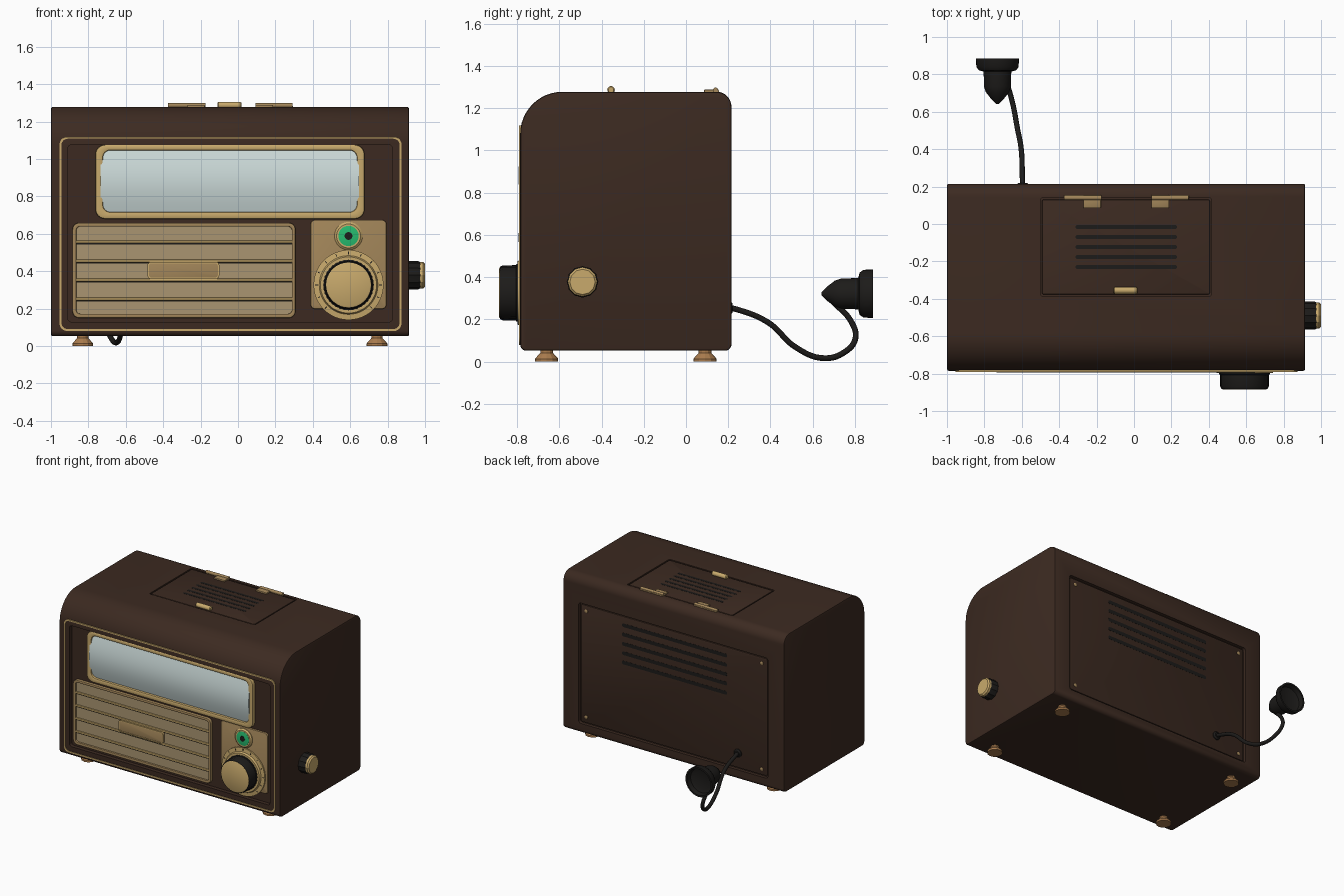
import bpy, bmesh
from math import sin, cos, pi, radians

cube = bpy.data.objects.get("Cube")
if cube:
    bpy.data.objects.remove(cube, do_unlink=True)


def material(name, rgb, rough=0.5):
    m = bpy.data.materials.new(name)
    m.use_nodes = True
    m.diffuse_color = (*rgb, 1)
    node = m.node_tree.nodes["Principled BSDF"]
    node.inputs["Base Color"].default_value = (*rgb, 1)
    node.inputs["Roughness"].default_value = rough
    return m


WOOD = material("dark_wood", (.045, .023, .015))
BRASS = material("brass", (.58, .4, .15), .35)
BRONZE = material("bronze", (.36, .235, .1), .4)
CLOTH = material("grille_cloth", (.4, .3, .165), .8)
GLASS = material("dial_glass", (.6, .7, .69), .2)
GREEN = material("green_eye", (.02, .5, .16), .3)
BLACK = material("black_rubber", (.012, .011, .01))
COPPER = material("copper", (.4, .2, .075), .4)

# Each placement maps a 2D outline plus a depth into space
def front(u, v, d): return (u, d, v)
def top(u, v, d): return (u, v, d)
def side(u, v, d): return (d, u, v)


def rrect(u0, u1, v0, v1, r=0.0, n=6):
    """Rounded rectangle; r is one radius or four, starting at max u, max v."""
    radii = r if isinstance(r, tuple) else (r,) * 4
    corners = ((u1, v1, -1, -1), (u0, v1, 1, -1), (u0, v0, 1, 1), (u1, v0, -1, 1))
    pts = []
    for i, (u, v, su, sv) in enumerate(corners):
        q = radii[i]
        for k in range(n + 1 if q else 1):
            a = pi / 2 * (i + k / n)
            pts.append((u + su * q + q * cos(a), v + sv * q + q * sin(a)))
    return pts


def circle(u, v, r, n=48, flute=0.0):
    return [(u + (r - flute * (i % 2)) * cos(2 * pi * i / n),
             v + (r - flute * (i % 2)) * sin(2 * pi * i / n)) for i in range(n)]


def activate(ob):
    bpy.ops.object.select_all(action='DESELECT')
    ob.select_set(True)
    bpy.context.view_layer.objects.active = ob


def loft(name, loops, place, mat, ring=False, bevel=0.0, angle=35):
    """Skin a series of (outline, depth) loops, capped or closed into a ring."""
    bm = bmesh.new()
    rows = [[bm.verts.new(place(u, v, d)) for u, v in pts] for pts, d in loops]
    pairs = list(zip(rows, rows[1:])) + ([(rows[-1], rows[0])] if ring else [])
    for a, b in pairs:
        for i in range(len(a)):
            j = (i + 1) % len(a)
            bm.faces.new((a[i], a[j], b[j], b[i]))
    if not ring:
        bm.faces.new(rows[0])
        bm.faces.new(rows[-1])
    bmesh.ops.recalc_face_normals(bm, faces=bm.faces)
    mesh = bpy.data.meshes.new(name)
    bm.to_mesh(mesh)
    bm.free()
    ob = bpy.data.objects.new(name, mesh)
    bpy.context.collection.objects.link(ob)
    mesh.materials.append(mat)
    activate(ob)
    if bevel:
        mod = ob.modifiers.new("edge", 'BEVEL')
        mod.width, mod.segments = bevel, 2
        mod.limit_method, mod.angle_limit = 'ANGLE', radians(40)
        bpy.ops.object.modifier_apply(modifier=mod.name)
    bpy.ops.object.shade_smooth_by_angle(angle=radians(angle))
    return ob


def slab(name, pts, d0, d1, place, mat, bevel=0.0):
    return loft(name, [(pts, d0), (pts, d1)], place, mat, bevel=bevel)


def frame(name, outer, inner, d0, d1, place, mat, bevel=0.0):
    loops = [(outer, d0), (outer, d1), (inner, d1), (inner, d0)]
    return loft(name, loops, place, mat, ring=True, bevel=bevel)


def lathe(name, u, v, profile, place, mat, n=48, flute=0.0, angle=35):
    loops = [(circle(u, v, r, n, flute), d) for r, d in profile]
    return loft(name, loops, place, mat, angle=angle)


def cut(ob, pts, d0, d1, place):
    cutter = slab("recess_cutter", pts, d0, d1, place, WOOD)
    cutter.hide_render = True
    activate(ob)
    mod = ob.modifiers.new("recess", 'BOOLEAN')
    mod.operation, mod.object, mod.solver = 'DIFFERENCE', cutter, 'EXACT'
    bpy.ops.object.modifier_apply(modifier=mod.name)
    bpy.data.objects.remove(cutter, do_unlink=True)


# Cabinet with recesses for the face, the back panel and the lid
LEFT, RIGHT, FACE, BACK, ROOF = -1, .915, -.785, .215, 1.278
cabinet = slab("cabinet", rrect(FACE, BACK, .052, ROOF, (.07, .2, .03, .03), 12),
               LEFT, RIGHT, side, WOOD, bevel=.01)
cut(cabinet, rrect(-.91, .826, .128, 1.075, .02), -.9, -.755, front)
cut(cabinet, rrect(-.86, .78, .128, 1.07, .02), .19, .4, front)
cut(cabinet, rrect(-.5, .414, -.385, .139, .01), 1.262, 1.4, top)
activate(cabinet)
bpy.ops.object.shade_smooth_by_angle(angle=radians(30))

# Face trim
frame("face_trim", rrect(-.954, .874, .08, 1.118, .04), rrect(-.944, .864, .09, 1.108, .034),
      -.76, -.79, front, BRASS)

# Tuning window
frame("window_frame", rrect(-.762, .676, .68, 1.075, .05), rrect(-.722, .636, .716, 1.046, .04),
      -.75, -.785, front, BRASS, bevel=.008)
STEPS = 16
arc = [(-.762 - .032 * sin(pi * i / STEPS), .7 + .362 * i / STEPS) for i in range(STEPS + 1)]
slab("window_glass", [(-.75, 1.062), (-.75, .7)] + arc, -.734, .648, side, GLASS)

# Speaker grille
frame("grille_frame", rrect(-.885, .307, .15, .658, .035), rrect(-.864, .288, .172, .638, .02),
      -.75, -.778, front, BRONZE, bevel=.005)
slab("grille_cloth", rrect(-.87, .295, .165, .645, .02), -.75, -.764, front, CLOTH)
for i in range(4):
    z = .251 + i * .1017
    slab("grille_bar", rrect(-.866, .29, z - .007, z + .007), -.76, -.776, front, BRASS, .003)
    slab("grille_gap", rrect(-.866, .29, z - .014, z - .007), -.76, -.766, front, BLACK)
slab("badge", rrect(-.484, -.1, .358, .45, .02), -.76, -.784, front, BRONZE, .004)
frame("badge_rim", rrect(-.484, -.1, .358, .45, .02), rrect(-.476, -.108, .366, .442, .014),
      -.77, -.787, front, BRASS)

# Control plate, indicator eye and tuning dial
slab("control_plate", rrect(.388, .794, .198, .674, .025), -.75, -.77, front, BRONZE, .005)
EX, EZ = .591, .588
lathe("eye_ring", EX, EZ, [(.075, -.76), (.075, -.776), (.064, -.785), (.054, -.785)], front, BRASS)
lathe("eye_lens", EX, EZ, [(.054, -.77), (.054, -.786), (.03, -.79)], front, GREEN)
lathe("eye_pupil", EX, EZ, [(.021, -.78), (.021, -.792)], front, BLACK, 24)
DZ = .326
lathe("dial_plate", EX, DZ, [(.187, -.76), (.187, -.78), (.157, -.783), (.15, -.797)], front, BRASS)
for i in range(13):
    a = radians(-45 + 22.5 * i)
    c, s = cos(a), sin(a)
    tick = [(EX + r * c - t * s, DZ + r * s + t * c)
            for r, t in ((.164, -.002), (.178, -.002), (.178, .002), (.164, .002))]
    slab("dial_tick", tick, -.775, -.784, front, BLACK)
lathe("tuning_knob", EX, DZ, [(.136, -.79), (.136, -.803), (.131, -.806), (.13, -.868), (.124, -.881)],
      front, BLACK, 72, .003)
lathe("tuning_knob_cap", EX, DZ, [(.12, -.87), (.12, -.882), (.114, -.885)], front, BRASS)

# Side knob
lathe("side_knob", -.49, .378, [(.075, .9), (.075, .965), (.07, .976)], side, BLACK, 24, .004)
lathe("side_knob_cap", -.49, .378, [(.07, .97), (.07, .99), (.06, 1)], side, BRASS, 12, angle=20)

# Feet
for x in (-.83, .743):
    for y in (-.66, .09):
        lathe("foot", x, y, [(.055, 0), (.055, .014), (.03, .042), (.03, .06)], top, COPPER, 12, angle=20)

# Top lid with vents, hinges and pull
slab("lid", rrect(-.491, .405, -.376, .13, .008), 1.25, ROOF - .001, top, WOOD, .003)
for i in range(5):
    y = -.016 - i * .0535
    slab("lid_vent", rrect(-.313, .23, y - .01, y + .01, .009), 1.27, ROOF, top, BLACK)
for leaf, wing in ((-.27, -.373), (.094, .19)):
    slab("hinge_leaf", rrect(leaf, leaf + .093, .086, .155), 1.27, 1.288, top, BRONZE, .003)
    slab("hinge_wing", rrect(wing, wing + .103, .134, .156), 1.27, 1.286, top, BRONZE, .003)
    start = min(leaf, wing)
    lathe("hinge_pin", .14, 1.286, [(.012, start), (.012, start + .198)], side, BRONZE, 16)
lathe("lid_pull", -.355, 1.287, [(.013, -.11), (.018, -.104), (.018, .012), (.013, .018)], side, BRASS, 20)

# Back panel with vents and screws
slab("back_panel", rrect(-.848, .768, .14, 1.058, .015), .18, .205, front, WOOD, .004)
for i in range(5):
    z = .99 - i * .073
    slab("back_vent", rrect(-.5, .41, z - .014, z + .014, .012), .19, .206, front, BLACK)
for x in (-.8, .72):
    for z in (.185, 1.013):
        lathe("panel_screw", x, z, [(.014, .2), (.014, .208), (.008, .212)], front, BRONZE, 16)

# Power cord
lathe("cord_grommet", -.595, .255, [(.032, .19), (.032, .212), (.022, .22)], front, BLACK, 24)
path = [(-.595, .18, .26), (-.597, .25, .245), (-.602, .39, .185), (-.625, .52, .068),
        (-.65, .65, .017), (-.68, .75, .045), (-.705, .802, .11), (-.722, .785, .185), (-.73, .69, .29)]
curve = bpy.data.curves.new("power_cord", 'CURVE')
curve.dimensions, curve.bevel_depth, curve.bevel_resolution = '3D', .014, 3
spline = curve.splines.new('BEZIER')
spline.bezier_points.add(len(path) - 1)
for point, co in zip(spline.bezier_points, path):
    point.co = co
    point.handle_left_type = point.handle_right_type = 'AUTO'
cord = bpy.data.objects.new("power_cord", curve)
bpy.context.collection.objects.link(cord)
curve.materials.append(BLACK)
activate(cord)
bpy.ops.object.convert(target='MESH')
bpy.ops.object.shade_smooth_by_angle(angle=radians(40))

# Plug with a flared cup
lathe("plug", -.73, .322,
      [(.008, .642), (.035, .67), (.062, .705), (.072, .735), (.074, .815), (.1, .822), (.113, .84),
       (.115, .885), (.102, .885), (.095, .85), (.07, .84)], front, BLACK, 32)
